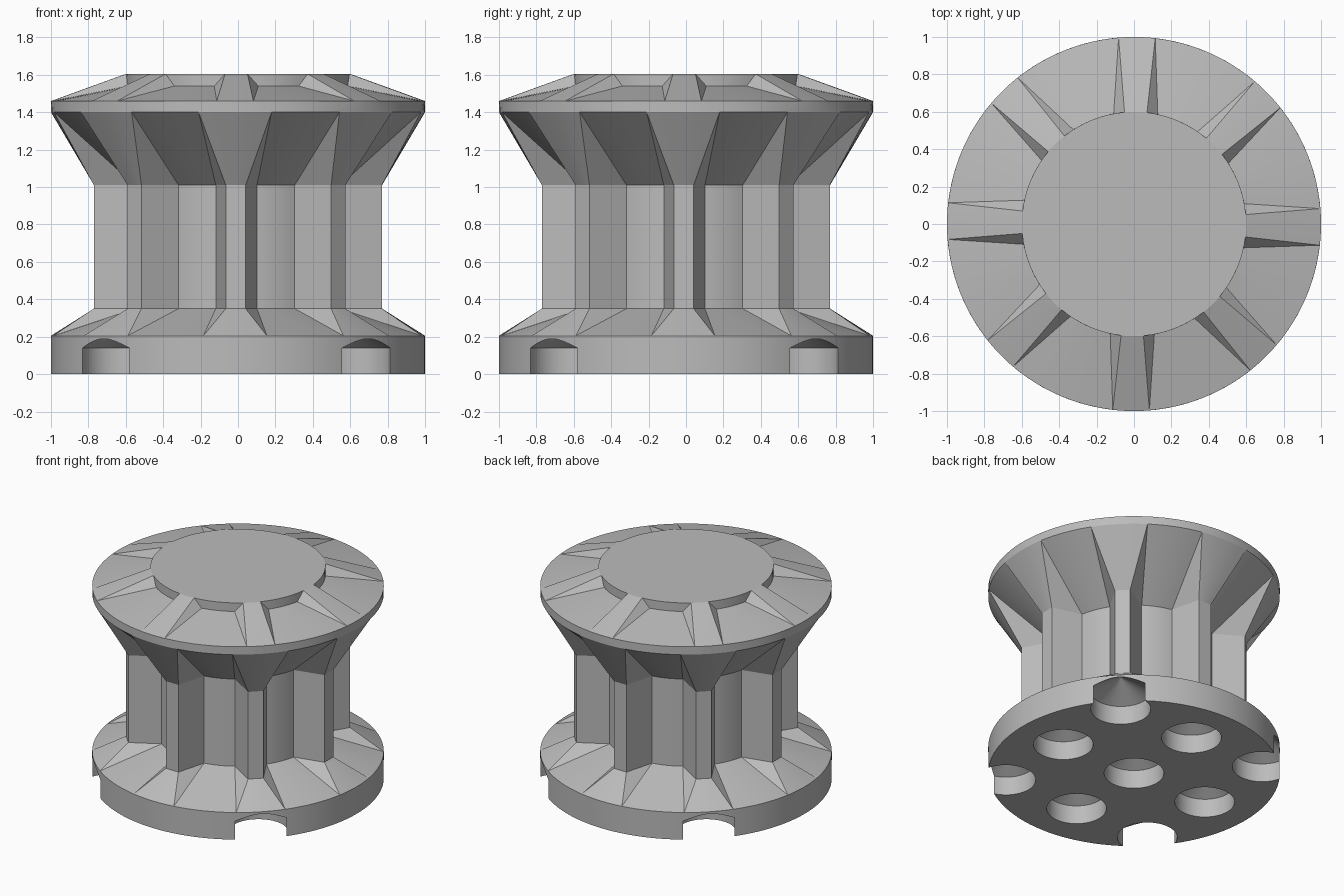
import bpy
import bmesh
from math import sin, cos, asin, radians, pi

old = bpy.data.objects.get("Cube")
if old:
    bpy.data.objects.remove(old, do_unlink=True)

RIBS = 8
TWIST = radians(-0.9)   # slight turn of the whole drum
OUTER = 7               # points across a rib face
GAP = 8                 # steps of core arc between ribs

grey = bpy.data.materials.new("Plain grey")
grey.use_nodes = True
colour = (0.5, 0.5, 0.5, 1)
grey.diffuse_color = colour
grey.node_tree.nodes["Principled BSDF"].inputs["Base Color"].default_value = colour


def polar(r, a, z):
    return (r * cos(a), r * sin(a), z)


def ribbed_ring(z, core, base, rib=None, face=None, rib_z=None):
    """Circle of radius core with ribs; base and face are half widths."""
    pts = []
    half = asin(base / core)
    step = 2 * pi / RIBS
    for k in range(RIBS):
        mid = k * step + TWIST
        pts.append(polar(core, mid - half, z))
        for i in range(OUTER):
            t = 2 * i / (OUTER - 1) - 1
            if rib is None:
                pts.append(polar(core, mid + t * half, z))
            elif rib_z is not None:
                pts.append(polar(rib, mid + t * asin(face / rib), rib_z))
            else:
                off = t * face
                pts.append((rib * cos(mid) - off * sin(mid),
                            rib * sin(mid) + off * cos(mid), z))
        for i in range(GAP):
            a = mid + half + (step - 2 * half) * i / GAP
            pts.append(polar(core, a, z))
    return pts


def loft(bm, rings):
    """Skin a stack of equal rings and cap both ends."""
    loops = [[bm.verts.new(p) for p in ring] for ring in rings]
    n = len(loops[0])
    for low, high in zip(loops, loops[1:]):
        for i in range(n):
            j = (i + 1) % n
            bm.faces.new((low[i], low[j], high[j], high[i]))
    bm.faces.new(loops[0][::-1])
    bm.faces.new(loops[-1])


def finish(bm, name):
    bmesh.ops.remove_doubles(bm, verts=bm.verts[:], dist=1e-5)
    bmesh.ops.recalc_face_normals(bm, faces=bm.faces[:])
    mesh = bpy.data.meshes.new(name)
    bm.to_mesh(mesh)
    bm.free()
    mesh.materials.append(grey)
    obj = bpy.data.objects.new(name, mesh)
    bpy.context.collection.objects.link(obj)
    return obj


# Drum: bottom flange, ribbed waist, flared rim and raised cap
bm = bmesh.new()
loft(bm, [
    ribbed_ring(0, 1, 0.17),
    ribbed_ring(0.205, 1, 0.17),
    ribbed_ring(0.35, 0.56, 0.11, 0.77, 0.053),
    ribbed_ring(1.01, 0.56, 0.11, 0.77, 0.053),
    ribbed_ring(1.40, 1, 0.195),
    ribbed_ring(1.46, 1, 0.098),
    ribbed_ring(1.54, 0.6, 0.118, 0.6, 0.06, rib_z=1.605),
    ribbed_ring(1.605, 0.6, 0.06),
])
drum = finish(bm, "ribbed_drum")

# Drilled holes under the base: a three by three grid with conical ends
bm = bmesh.new()
SEG = 48
for gx in (-1, 0, 1):
    for gy in (-1, 0, 1):
        x, y = gx * 0.625, gy * 0.625
        cx = x * cos(TWIST) - y * sin(TWIST)
        cy = x * sin(TWIST) + y * cos(TWIST)
        rings = []
        for r, z in ((0.205, -0.1), (0.205, 0.14), (0.004, 0.25)):
            rings.append([(cx + r * cos(2 * pi * i / SEG),
                           cy + r * sin(2 * pi * i / SEG), z) for i in range(SEG)])
        loft(bm, rings)
drills = finish(bm, "hole_cutter")
drills.hide_render = True

cut = drum.modifiers.new("holes", "BOOLEAN")
cut.operation = "DIFFERENCE"
cut.solver = "EXACT"
cut.object = drills

bpy.ops.object.select_all(action="DESELECT")
bpy.context.view_layer.objects.active = drum
drum.select_set(True)
bpy.ops.object.modifier_apply(modifier=cut.name)
bpy.data.objects.remove(drills, do_unlink=True)
bpy.ops.object.shade_smooth_by_angle(angle=radians(12))
